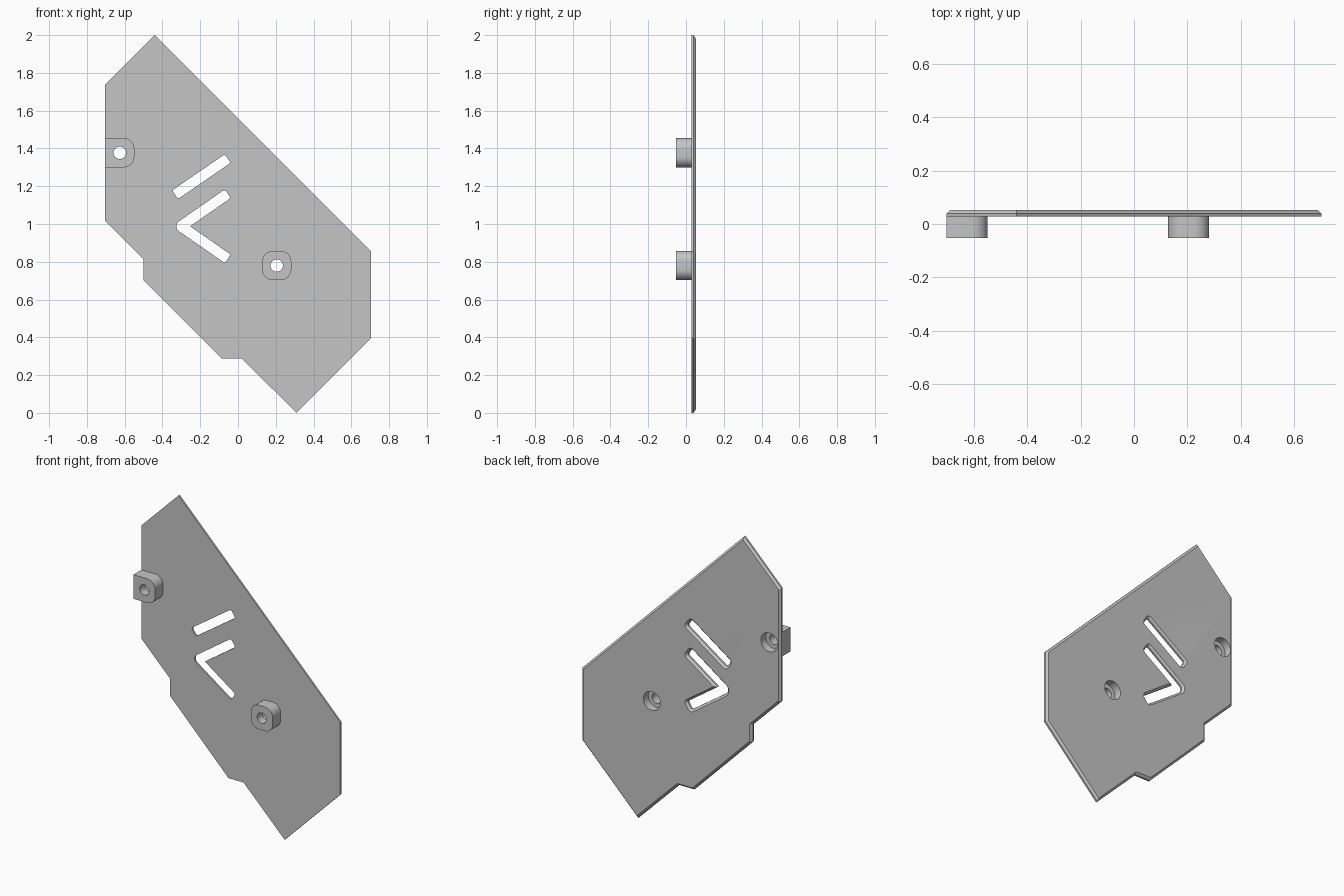
import bpy, bmesh, math
from mathutils import Vector

if "Cube" in bpy.data.objects:
    bpy.data.objects.remove(bpy.data.objects["Cube"], do_unlink=True)

FRONT, SEAT, BACK = -0.0525, 0.028, 0.0525
CHAMFER = 0.013

grey = bpy.data.materials.new("light_grey")
grey.use_nodes = True
colour = (0.56, 0.56, 0.56, 1)
grey.diffuse_color = colour
grey.node_tree.nodes["Principled BSDF"].inputs["Base Color"].default_value = colour


def fillet(points, radii, steps=6):
    """Round the corners of an outline; radius 0 keeps a corner sharp."""
    out = []
    pts = [Vector(p) for p in points]
    for i, (p, r) in enumerate(zip(pts, radii)):
        if r == 0:
            out.append(p)
            continue
        u = (pts[i - 1] - p).normalized()
        v = (pts[(i + 1) % len(pts)] - p).normalized()
        half = u.angle(v) / 2
        centre = p + (u + v).normalized() * r / math.sin(half)
        a = p + u * r / math.tan(half) - centre
        b = p + v * r / math.tan(half) - centre
        out += [centre + a.lerp(b, k / steps).normalized() * r for k in range(steps + 1)]
    return out


def circle(x, z, r, n=32):
    return [(x + r * math.cos(math.tau * k / n), z + r * math.sin(math.tau * k / n)) for k in range(n)]


def prism(name, outline, y0, y1, chamfer=0):
    """Extrude an x-z outline from y0 to y1, optionally chamfering the rim at y1."""
    bm = bmesh.new()
    face = bm.faces.new([bm.verts.new((x, y0, z)) for x, z in outline])
    new = bmesh.ops.extrude_face_region(bm, geom=[face])["geom"]
    bmesh.ops.translate(bm, verts=[g for g in new if isinstance(g, bmesh.types.BMVert)], vec=(0, y1 - y0, 0))
    bmesh.ops.recalc_face_normals(bm, faces=bm.faces)
    if chamfer:
        rim = [e for e in bm.edges if all(abs(v.co.y - y1) < 1e-5 for v in e.verts)]
        bmesh.ops.bevel(bm, geom=rim, offset=chamfer, segments=1, affect='EDGES')
    mesh = bpy.data.meshes.new(name)
    bm.to_mesh(mesh)
    bm.free()
    mesh.materials.append(grey)
    obj = bpy.data.objects.new(name, mesh)
    bpy.context.collection.objects.link(obj)
    return obj


def finish(obj, cutters):
    """Cut the openings, then smooth the round walls."""
    bpy.ops.object.select_all(action='DESELECT')
    bpy.context.view_layer.objects.active = obj
    obj.select_set(True)
    for cutter in cutters:
        mod = obj.modifiers.new("cut", 'BOOLEAN')
        mod.operation, mod.solver, mod.object = 'DIFFERENCE', 'EXACT', cutter
        bpy.ops.object.modifier_apply(modifier=mod.name)
    bpy.ops.object.shade_smooth_by_angle(angle=math.radians(30))


# Backing plate with its chamfered back rim
plate = prism("plate", [(-0.703, 1.015), (-0.703, 1.738), (-0.44, 2.0), (0.703, 0.857), (0.703, 0.393),
                        (0.31, 0), (0.02, 0.288), (-0.087, 0.288), (-0.50, 0.703), (-0.50, 0.813)],
              SEAT, BACK, chamfer=CHAMFER)

# Slot outlines: a straight bar and a chevron, which can be grown on all sides
angle = math.radians(34.8)
along = Vector((math.cos(angle), math.sin(angle)))
normal = Vector((-along.y, along.x))
mirror = Vector((1, -1))
HALF_WIDTH, CORNER = 0.0275, 0.012


def bar(grow):
    low, high = Vector((-0.333, 1.155)) - along * grow, Vector((-0.054, 1.347)) + along * grow
    side = normal * (HALF_WIDTH + grow)
    return fillet([low - side, high - side, high + side, low + side], [CORNER + grow] * 4)


def chevron(grow):
    tip = Vector((-0.302, 0.988))
    arm = along * (0.302 + grow)
    side = normal * (HALF_WIDTH + grow)
    point = Vector((side.length / math.sin(angle), 0))
    end = CORNER + grow
    return fillet([tip - point, tip + (arm + side) * mirror, tip + (arm - side) * mirror,
                   tip + point, tip + arm - side, tip + arm + side],
                  [0.031 + grow, end, end, 0, end, end])


# Each slot is cut straight through, then flared at the back
slots = []
for shape in (bar, chevron):
    slots += [prism("slot_cutter", shape(0), -0.2, 0.2),
              prism("flare_cutter", shape(CHAMFER), 0.2, BACK - CHAMFER, chamfer=CHAMFER)]

# Screw bosses, with a through hole and a counterbore from the back
holes, counterbores = [], []
half = 0.077
for name, x, z, inner in (("right_boss", -0.626, 1.377, 0), ("left_boss", 0.205, 0.78, 0.055)):
    square = [(x - half, z - half), (x + half, z - half), (x + half, z + half), (x - half, z + half)]
    boss = prism(name, fillet(square, [inner, 0.055, 0.055, inner]), FRONT, SEAT)
    holes.append(prism("hole_cutter", circle(x, z, 0.033), -0.2, 0.2))
    counterbores.append(prism("counterbore_cutter", circle(x, z, 0.06), 0.003, 0.2))
    finish(boss, [holes[-1], counterbores[-1]])

finish(plate, slots + counterbores)

for cutter in slots + holes + counterbores:
    bpy.data.objects.remove(cutter, do_unlink=True)
